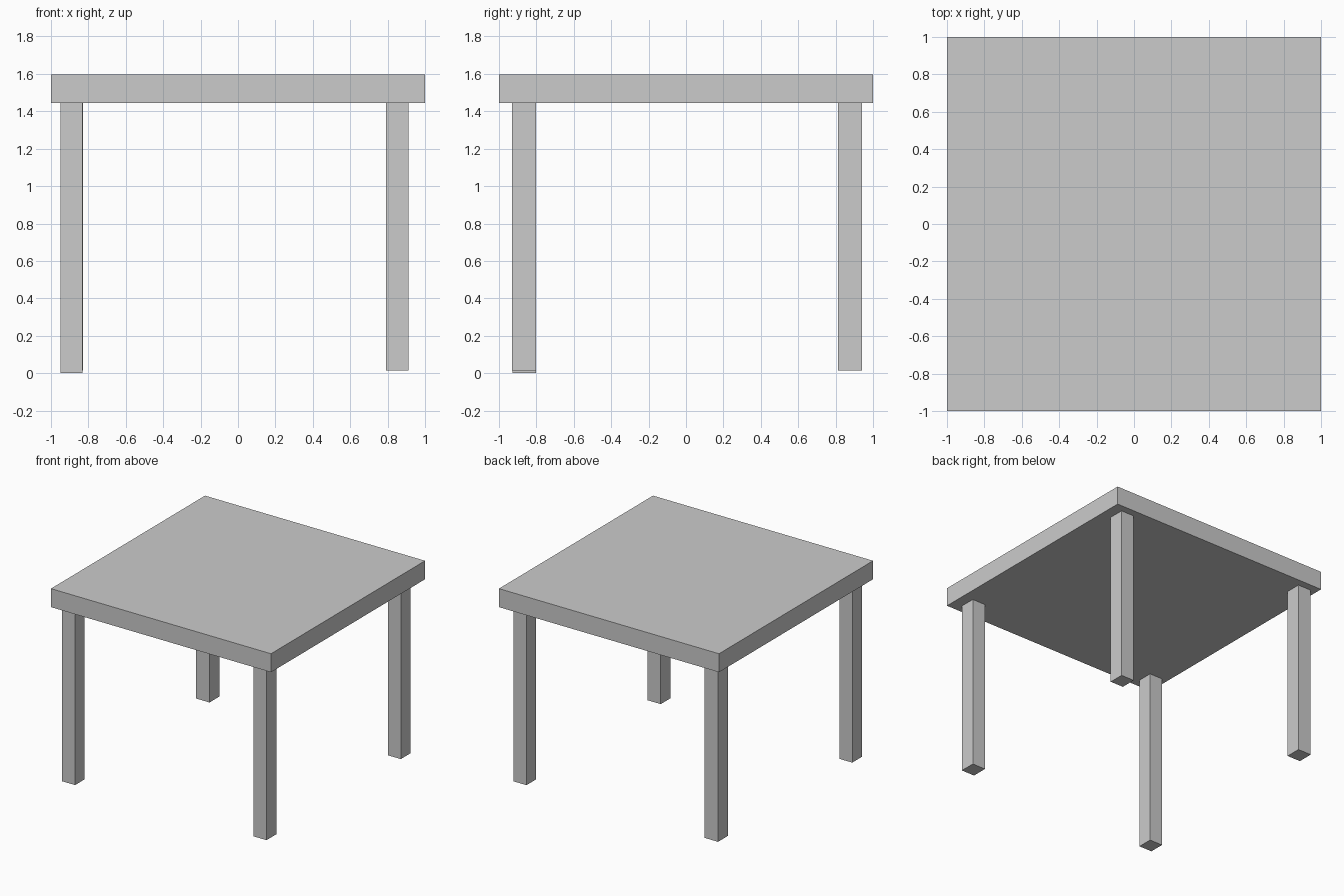
import bpy

if "Cube" in bpy.data.objects:
    bpy.data.objects.remove(bpy.data.objects["Cube"])


def box(name, x, y, z):
    """Axis-aligned box from (min, max) ranges."""
    bpy.ops.mesh.primitive_cube_add(
        size=1, location=[(a + b) / 2 for a, b in (x, y, z)])
    ob = bpy.context.object
    ob.name = name
    ob.scale = [b - a for a, b in (x, y, z)]
    bpy.ops.object.transform_apply(location=False, rotation=False, scale=True)
    return ob


UNDERSIDE = 1.445

# Square slab top
box("table_top", (-1, 1), (-1, 1), (UNDERSIDE, 1.597))

# Four square legs, the front left one slightly longer
legs = {
    "front_left_leg": ((-0.949, -0.832), (-0.927, -0.803), 0.0),
    "front_right_leg": ((0.792, 0.911), (-0.931, -0.803), 0.015),
    "back_left_leg": ((-0.949, -0.828), (0.813, 0.940), 0.015),
    "back_right_leg": ((0.792, 0.911), (0.813, 0.940), 0.015),
}
for name, (x, y, foot) in legs.items():
    box(name, x, y, (foot, UNDERSIDE))
